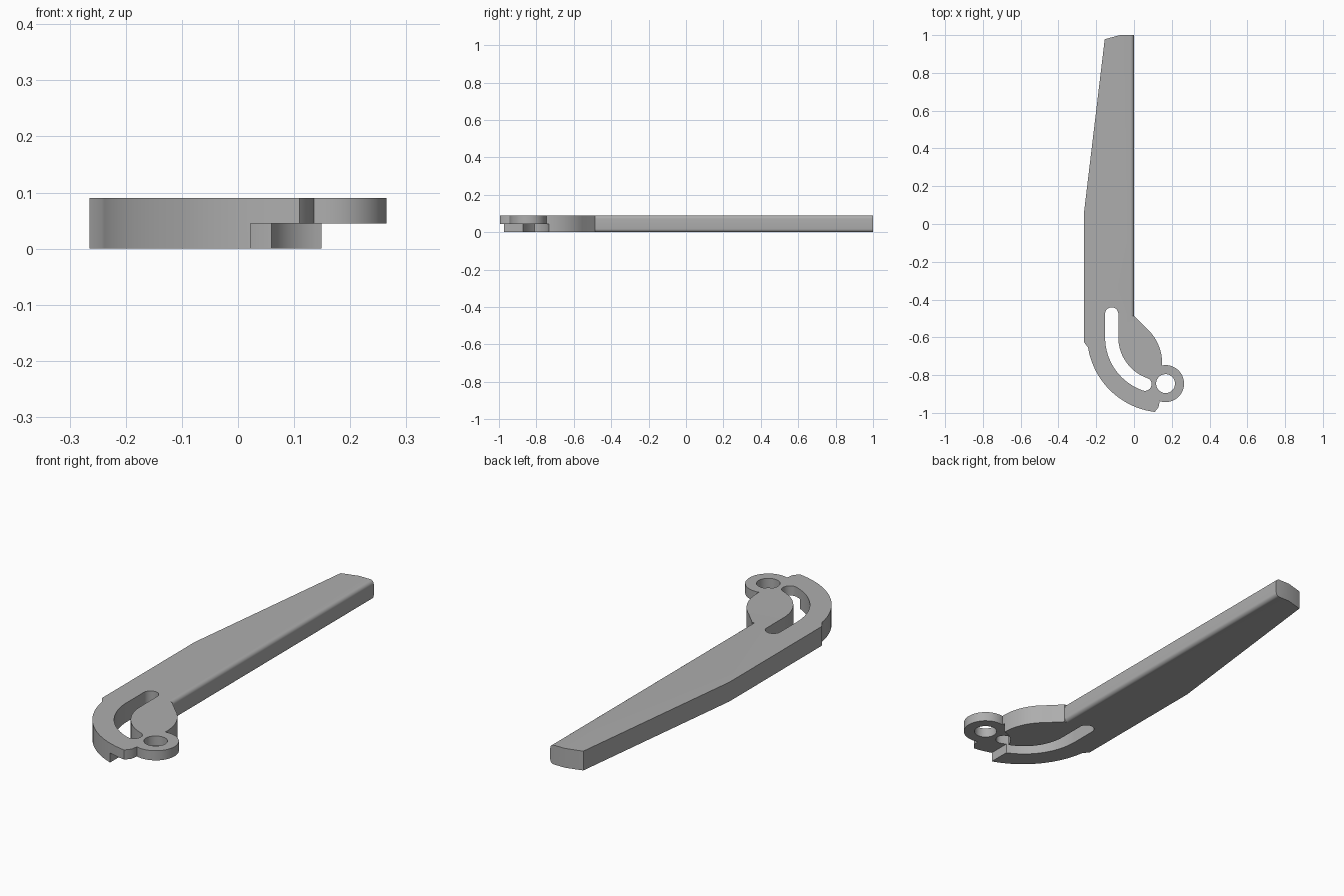
import bpy, bmesh, math
from mathutils import Vector

if "Cube" in bpy.data.objects:
    bpy.data.objects.remove(bpy.data.objects["Cube"], do_unlink=True)

HEIGHT, STEP = 0.09, 0.045
PIVOT = (0.167, -0.845)

grey = bpy.data.materials.new("plain grey")
grey.use_nodes = True
grey.diffuse_color = (0.42, 0.42, 0.42, 1)
grey.node_tree.nodes["Principled BSDF"].inputs["Base Color"].default_value = grey.diffuse_color


def arc(centre, radius, start, end, steps=24):
    """Points on an arc, angles in degrees."""
    angles = [math.radians(start + (end - start) * i / steps) for i in range(steps + 1)]
    return [(centre[0] + radius * math.cos(a), centre[1] + radius * math.sin(a)) for a in angles]


def circle(centre, radius):
    return arc(centre, radius, 0, 360, 48)[:-1]


def arc_through(a, b, c, steps=20):
    """Points on the arc from a to c by way of b."""
    a, b, c = Vector(a), Vector(b), Vector(c)
    u, v = b - a, c - a
    d = 2 * (u.x * v.y - u.y * v.x)
    centre = a + Vector((v.y * u.length_squared - u.y * v.length_squared,
                         u.x * v.length_squared - v.x * u.length_squared)) / d
    start, end = a - centre, c - centre
    sweep = start.angle_signed(end)  # clockwise positive
    turn = [math.degrees(math.atan2(start.y, start.x)), -math.degrees(sweep)]
    return arc(centre, start.length, turn[0], turn[0] + turn[1], steps)


def prism(name, outline, bottom, top, round_edge=None):
    """Extrude an outline upward, optionally rounding the long edges a rule picks."""
    bm = bmesh.new()
    face = bm.faces.new([bm.verts.new((x, y, bottom)) for x, y in outline])
    up = bmesh.ops.extrude_face_region(bm, geom=[face])["geom"]
    bmesh.ops.translate(bm, vec=(0, 0, top - bottom),
                        verts=[v for v in up if isinstance(v, bmesh.types.BMVert)])
    bmesh.ops.recalc_face_normals(bm, faces=bm.faces)
    if round_edge:
        bmesh.ops.bevel(bm, geom=[e for e in bm.edges if round_edge(e)], offset=0.018,
                        segments=6, profile=0.5, affect='EDGES')
    mesh = bpy.data.meshes.new(name)
    bm.to_mesh(mesh)
    bm.free()
    obj = bpy.data.objects.new(name, mesh)
    bpy.context.collection.objects.link(obj)
    mesh.materials.append(grey)
    return obj


def combine(target, other, operation):
    mod = target.modifiers.new(operation, 'BOOLEAN')
    mod.operation, mod.solver, mod.object = operation, 'EXACT', other
    bpy.context.view_layer.objects.active = target
    bpy.ops.object.modifier_apply(modifier=mod.name)
    bpy.data.objects.remove(other, do_unlink=True)


# Tapered blade, with its straight right side rounded above and below
NECK = -0.487
blade = prism("lever_arm",
              [(0, NECK), (0, 1), (-0.075, 1), (-0.155, 0.978), (-0.265, 0.058), (-0.265, NECK)],
              0, HEIGHT,
              lambda e: all(abs(v.co.x) < 1e-5 for v in e.verts)
              and abs(e.verts[0].co.z - e.verts[1].co.z) < 1e-5)

# Curved head: outer arm, short toe and rounded lobe
head = prism("curved_head",
             [(0, NECK), (-0.265, NECK), (-0.265, -0.625)]
             + arc_through((-0.243, -0.655), (-0.122, -0.885), (0.11, -0.995))
             + [(0.13, -0.97), (0.135, -0.942)]
             + arc_through((0.148, -0.757), (0.127, -0.635), (0.06, -0.547)),
             0, HEIGHT)
combine(blade, head, 'UNION')

# Relief under the pivot eye and toe
combine(blade, prism("toe_relief", [(0.022, -1.1), (0.4, -1.1), (0.4, -0.848), (0.022, -0.848)],
                     -0.1, STEP), 'DIFFERENCE')
combine(blade, prism("eye_relief", circle(PIVOT, 0.113), -0.1, STEP), 'DIFFERENCE')

# Pivot eye on the upper half
combine(blade, prism("pivot_eye", circle(PIVOT, 0.098), STEP, HEIGHT), 'UNION')
combine(blade, prism("pivot_hole", circle(PIVOT, 0.05), -0.1, 0.2), 'DIFFERENCE')

# Guide slot: straight run, then a bend toward the pivot
BEND, RADIUS, HALF = (0.145, -0.6), 0.263, 0.035
LAST = 180 + 70.7
end = arc(BEND, RADIUS, LAST, LAST, 1)[0]
slot = (arc((BEND[0] - RADIUS, -0.476), HALF, 0, 180, 16)
        + arc(BEND, RADIUS + HALF, 180, LAST)
        + arc(end, HALF, LAST, LAST + 180, 16)[1:-1]
        + arc(BEND, RADIUS - HALF, LAST, 180))
combine(blade, prism("guide_slot", slot, -0.1, 0.2), 'DIFFERENCE')

bpy.ops.object.select_all(action='DESELECT')
blade.select_set(True)
bpy.context.view_layer.objects.active = blade
bpy.ops.object.shade_smooth_by_angle(angle=math.radians(30))
